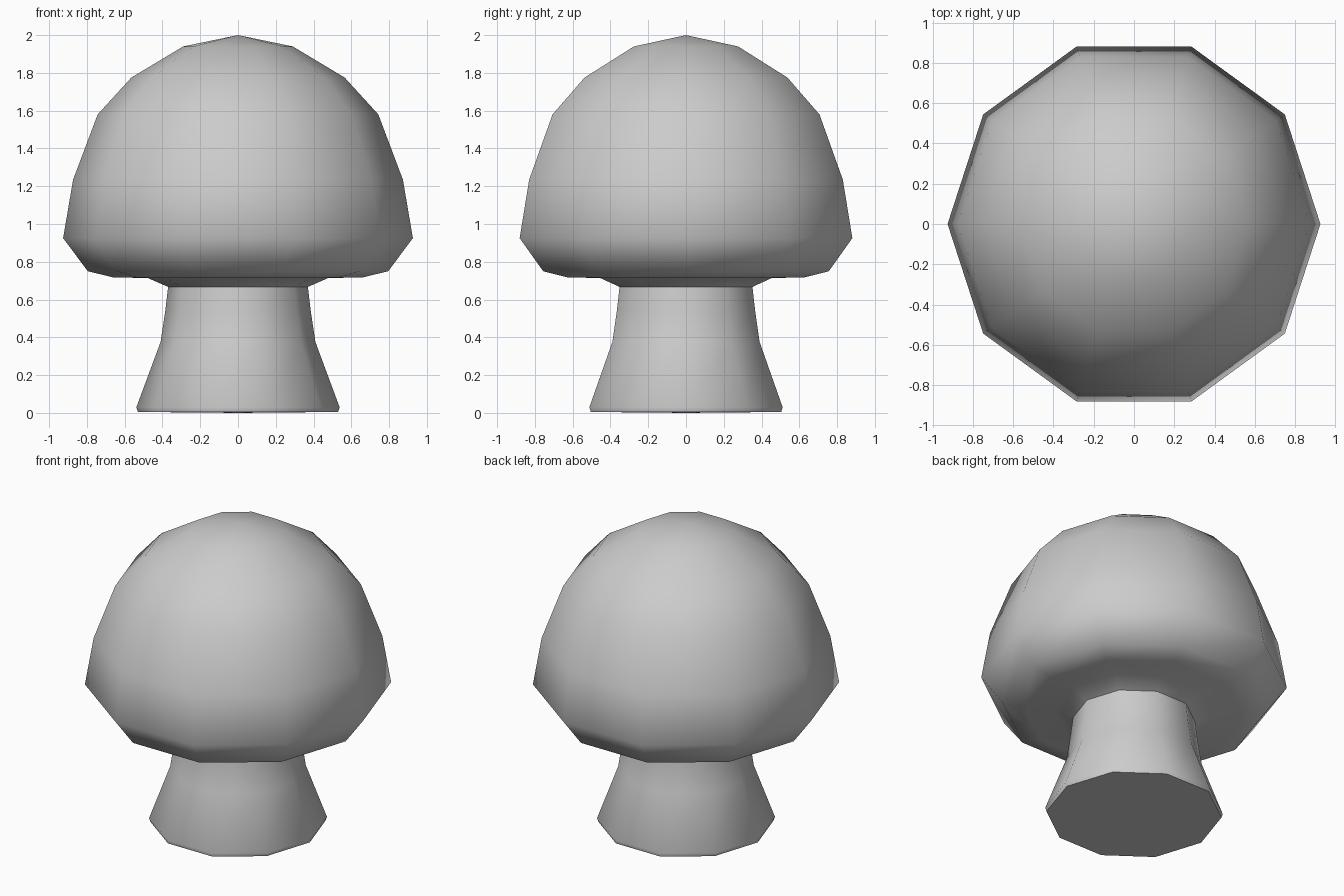
import bpy, bmesh, math

if "Cube" in bpy.data.objects:
    bpy.data.objects.remove(bpy.data.objects["Cube"])

SIDES = 10


def lathe(name, profile):
    """Revolve (radius, z) points into a ten-sided smooth-shaded part."""
    bm = bmesh.new()
    rings = []
    for r, z in profile:
        if r == 0:
            rings.append([bm.verts.new((0, 0, z))] * SIDES)
        else:
            rings.append([bm.verts.new((r * math.cos(2 * math.pi * i / SIDES),
                                        r * math.sin(2 * math.pi * i / SIDES), z))
                          for i in range(SIDES)])
    for low, high in zip(rings, rings[1:]):
        for i in range(SIDES):
            j = (i + 1) % SIDES
            corners = dict.fromkeys((low[i], low[j], high[j], high[i]))
            bm.faces.new(list(corners))
    mesh = bpy.data.meshes.new(name)
    bm.to_mesh(mesh)
    bm.free()
    obj = bpy.data.objects.new(name, mesh)
    bpy.context.collection.objects.link(obj)
    bpy.ops.object.select_all(action='DESELECT')
    obj.select_set(True)
    bpy.context.view_layer.objects.active = obj
    bpy.ops.object.shade_smooth_by_angle(angle=math.radians(60))
    return obj


# Flared stem, closed at the foot and open where it meets the cap
lathe("stem", [(0, 0), (0.53, 0.005), (0.538, 0.03), (0.41, 0.375),
               (0.385, 0.54), (0.37, 0.667)])

# Domed cap with its underside running in to the stem
lathe("cap", [(0.37, 0.667), (0.48, 0.715), (0.655, 0.716), (0.795, 0.75),
              (0.926, 0.925), (0.873, 1.235), (0.743, 1.58), (0.565, 1.775),
              (0.29, 1.94), (0, 2.0)])
